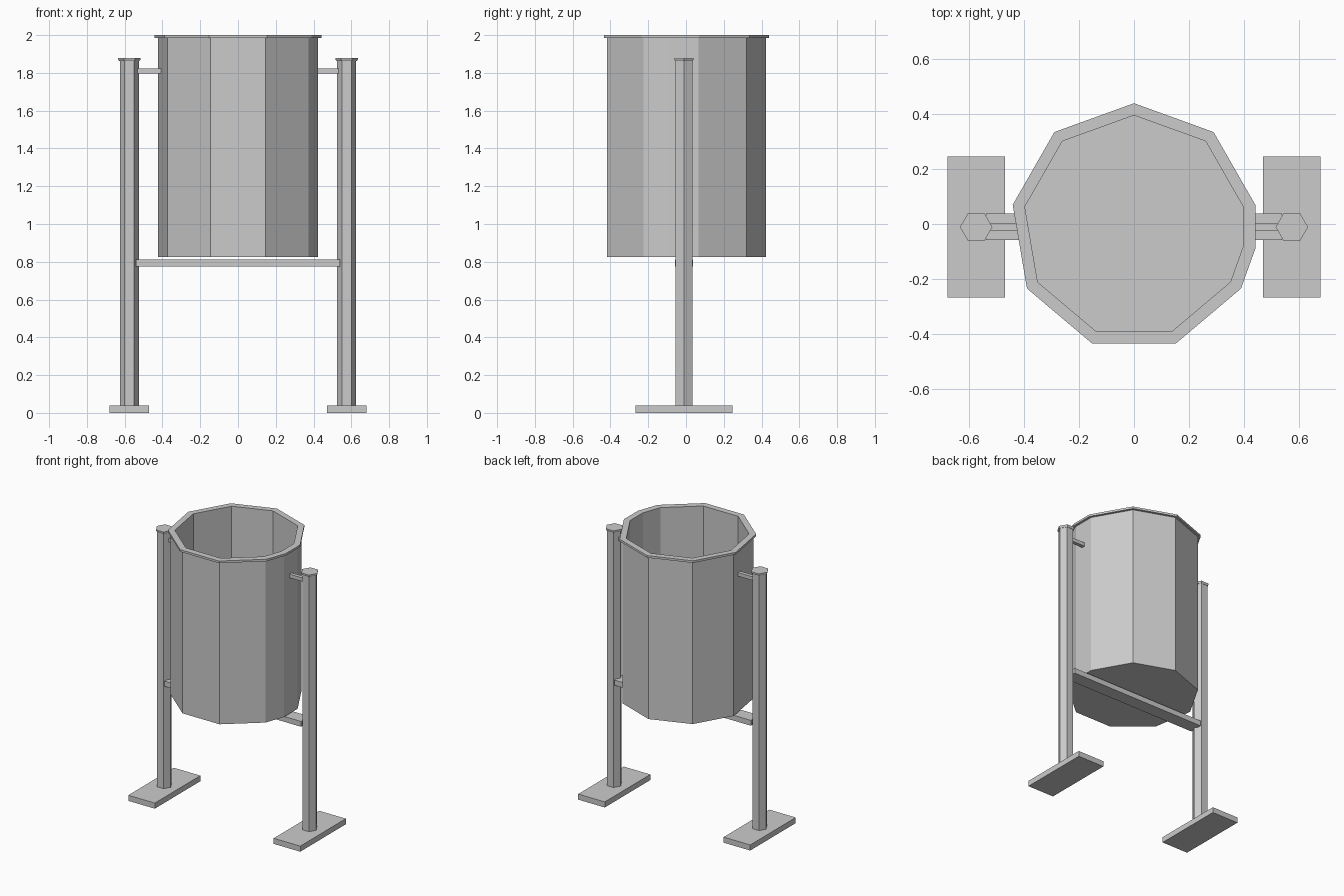
import bpy, bmesh
from math import cos, sin, pi

if "Cube" in bpy.data.objects:
    bpy.data.objects.remove(bpy.data.objects["Cube"])


def finish(name, bm):
    bmesh.ops.recalc_face_normals(bm, faces=bm.faces)
    me = bpy.data.meshes.new(name)
    bm.to_mesh(me)
    bm.free()
    ob = bpy.data.objects.new(name, me)
    bpy.context.collection.objects.link(ob)
    return ob


def loft(name, rings):
    """Skin a stack of equal-length rings and close both ends."""
    bm = bmesh.new()
    loops = [[bm.verts.new(p) for p in r] for r in rings]
    n = len(loops[0])
    for a, b in zip(loops, loops[1:]):
        for i in range(n):
            j = (i + 1) % n
            bm.faces.new((a[i], a[j], b[j], b[i]))
    bm.faces.new(loops[0])
    bm.faces.new(loops[-1])
    return finish(name, bm)


def box(name, x0, x1, y0, y1, z0, z1):
    c = [(x0, y0), (x1, y0), (x1, y1), (x0, y1)]
    return loft(name, [[(x, y, z) for x, y in c] for z in (z0, z1)])


# Drum: rim outline scaled for the flange, outer wall and inner wall
OUTLINE = [(0, .44), (.29, .335), (.442, .07), (.442, -.09), (.39, -.235),
           (.153, -.435), (-.153, -.435), (-.39, -.235), (-.442, .07), (-.29, .335)]
PROFILE = [(.96, .825), (.96, 1.985), (1, 1.985), (1, 2), (.9, 2), (.9, .85)]
loft("drum", [[(x * s, y * s, z) for x, y in OUTLINE] for s, z in PROFILE])


# Hexagonal posts with flared caps, foot plates and hanging arms
def hexagon(cx, r, z):
    return [(cx + r * cos(i * pi / 3), -.011 + r * sin(i * pi / 3), z) for i in range(6)]


for side, s in (("left", -1), ("right", 1)):
    cx = s * .575
    loft(side + "_post", [hexagon(cx, .051, .03), hexagon(cx, .051, 1.866)])
    loft(side + "_post_cap", [hexagon(cx, .053, 1.862), hexagon(cx, .059, 1.87),
                              hexagon(cx, .059, 1.878)])
    box(side + "_foot_plate", cx - .105, cx + .105, -.268, .246, 0, .04)
    xs = sorted((s * .405, s * .54))
    box(side + "_hanging_arm", xs[0], xs[1], -.024, .002, 1.796, 1.822)

# Crossbar under the drum
box("crossbar", -.54, .54, -.058, .038, .775, .813)
